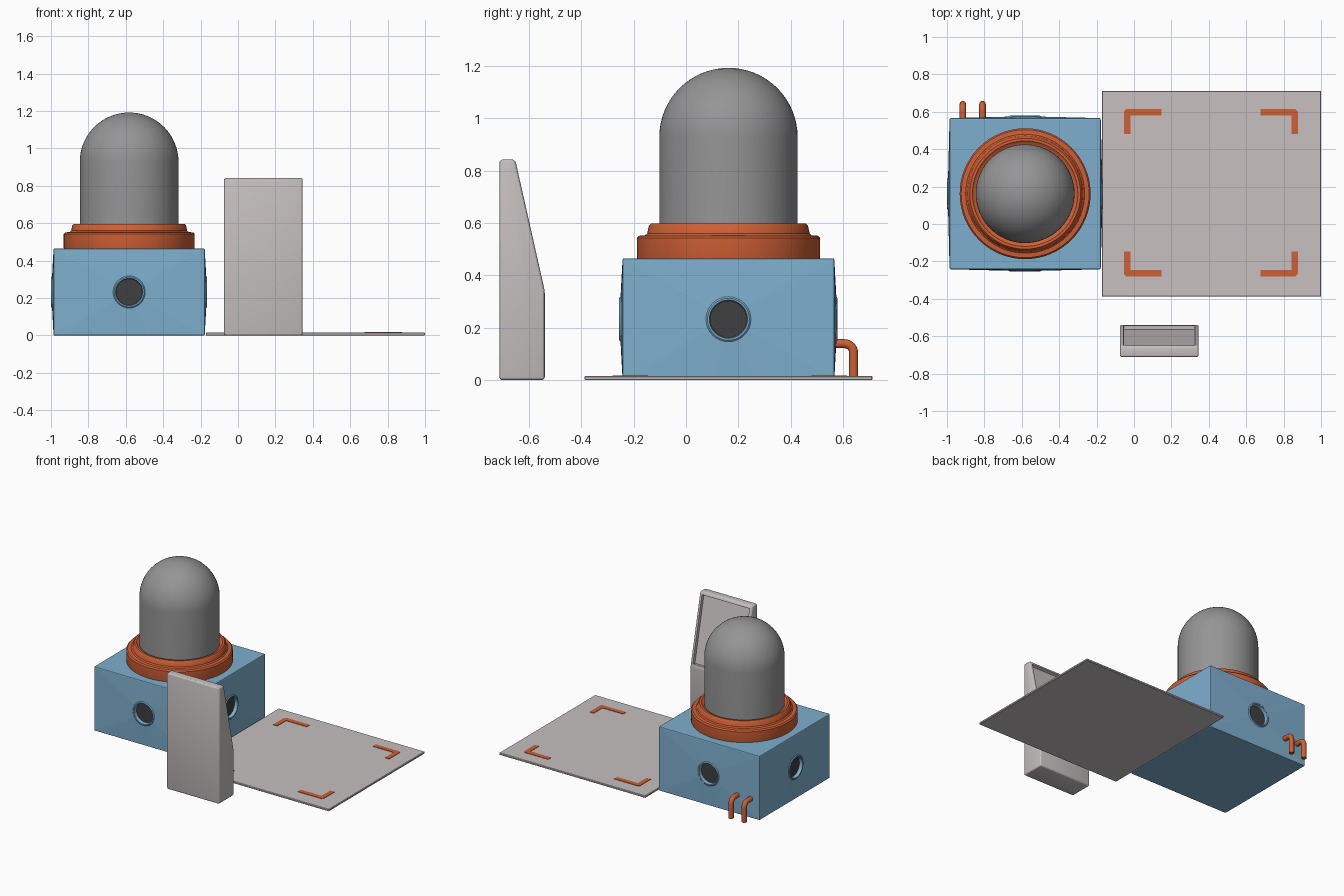
import bpy, bmesh, math
from mathutils import Vector, Matrix

if "Cube" in bpy.data.objects:
    bpy.data.objects.remove(bpy.data.objects["Cube"])


def mat(name, col):
    m = bpy.data.materials.new(name)
    m.diffuse_color = (*col, 1)
    m.use_nodes = True
    m.node_tree.nodes["Principled BSDF"].inputs["Base Color"].default_value = m.diffuse_color
    return m


BLUE = mat("blue", (0.21, 0.43, 0.62))
ORANGE = mat("orange", (0.62, 0.115, 0.035))
PALE = mat("pale_grey", (0.57, 0.53, 0.53))
GREY = mat("mid_grey", (0.30, 0.30, 0.30))
DARK = mat("dark_grey", (0.05, 0.05, 0.05))
CX, CY = -0.582, 0.162   # centre of the domed unit


def finish(bm, name, *mats, smooth=None):
    me = bpy.data.meshes.new(name)
    bm.to_mesh(me)
    bm.free()
    ob = bpy.data.objects.new(name, me)
    bpy.context.collection.objects.link(ob)
    for m in mats:
        me.materials.append(m)
    if smooth:
        bpy.ops.object.select_all(action='DESELECT')
        bpy.context.view_layer.objects.active = ob
        ob.select_set(True)
        bpy.ops.object.shade_smooth_by_angle(angle=math.radians(smooth))
    return ob


def lathe(name, profile, m, smooth, steps=64):
    bm = bmesh.new()
    vs = [bm.verts.new((CX + r, CY, z)) for r, z in profile]
    es = [bm.edges.new(p) for p in zip(vs, vs[1:])]
    bmesh.ops.spin(bm, geom=vs + es, cent=(CX, CY, 0), axis=(0, 0, 1),
                   angle=math.tau, steps=steps, use_duplicate=False)
    bmesh.ops.remove_doubles(bm, verts=bm.verts, dist=1e-5)
    bmesh.ops.recalc_face_normals(bm, faces=bm.faces)
    return finish(bm, name, m, smooth=smooth)


def prism(bm, pts, lo, hi, place):
    """Extrude a closed 2D outline from lo to hi; place maps (a, b, h) to 3D."""
    a = [bm.verts.new(place(*p, lo)) for p in pts]
    b = [bm.verts.new(place(*p, hi)) for p in pts]
    bm.faces.new(a)
    bm.faces.new(b)
    n = len(pts)
    for i in range(n):
        bm.faces.new((a[i], a[(i + 1) % n], b[(i + 1) % n], b[i]))
    bmesh.ops.recalc_face_normals(bm, faces=bm.faces)


# Box housing: each side swells gently to a round port with a dark recessed disc
HW, HH = 0.404, 0.2325
corner = math.atan2(HH, HW)
angles = sorted([math.tau * i / 32 for i in range(32)]
                + [corner, math.pi - corner, math.pi + corner, math.tau - corner])
bm = bmesh.new()
for k in range(4):
    rot = Matrix.Rotation(k * math.pi / 2, 4, 'Z')

    def point(u, w, d):
        return rot @ Vector((u, -HW - d, w)) + Vector((CX, CY, HH))

    rings = []
    edge = []
    for t in angles:
        c, s = math.cos(t), math.sin(t)
        f = min(HW / max(abs(c), 1e-6), HH / max(abs(s), 1e-6))
        edge.append(bm.verts.new(point(c * f, s * f, 0)))
    rings.append(edge)
    for r, d in ((0.086, 0.008), (0.080, 0.013), (0.073, 0.012), (0.070, -0.012)):
        rings.append([bm.verts.new(point(r * math.cos(t), r * math.sin(t), d)) for t in angles])
    n = len(angles)
    for a, b in zip(rings, rings[1:]):
        for i in range(n):
            j = (i + 1) % n
            bm.faces.new((a[i], a[j], b[j], b[i]))
    bm.faces.new(rings[-1]).material_index = 1
bmesh.ops.remove_doubles(bm, verts=bm.verts, dist=1e-4)
open_edges = [e for e in bm.edges if e.is_boundary]
bmesh.ops.holes_fill(bm, edges=open_edges, sides=0)
bmesh.ops.recalc_face_normals(bm, faces=bm.faces)
# soften the outer box edges
outer = [e for e in bm.edges if len(e.link_faces) == 2 and e.calc_face_angle() > 1.2
         and all(max(abs(v.co.x - CX), abs(v.co.y - CY)) > HW - 0.001
                 and (abs(abs(v.co.z - HH) - HH) < 0.001
                      or abs(abs(v.co.x - CX) - abs(v.co.y - CY)) < 0.001) for v in e.verts)]
bmesh.ops.bevel(bm, geom=outer, offset=0.006, segments=2, profile=0.5, affect='EDGES')
finish(bm, "housing", BLUE, DARK)

# Stepped collar
lathe("collar", [(0.25, 0.46), (0.348, 0.46), (0.350, 0.468), (0.350, 0.542), (0.342, 0.551),
                 (0.318, 0.553), (0.310, 0.560), (0.304, 0.588), (0.296, 0.597),
                 (0.282, 0.597), (0.272, 0.588), (0.25, 0.582)], ORANGE, 30)

# Dome
R = 0.264
lathe("dome", [(0, 0.5), (R, 0.5)] + [(R * math.cos(math.pi / 2 * i / 16),
      0.928 + R * math.sin(math.pi / 2 * i / 16)) for i in range(16)] + [(0, 0.928 + R)],
      GREY, 40)

# Back pipes
for i, x in enumerate((-0.915, -0.81)):
    cu = bpy.data.curves.new("pipe", 'CURVE')
    cu.dimensions = '3D'
    cu.bevel_depth = 0.018
    cu.bevel_resolution = 3
    cu.use_fill_caps = True
    path = [(0.55, 0.139)] + [(0.605 + 0.035 * math.sin(a), 0.104 + 0.035 * math.cos(a))
                              for a in (math.pi / 2 * k / 6 for k in range(7))] + [(0.64, 0.0)]
    sp = cu.splines.new('POLY')
    sp.points.add(len(path) - 1)
    for p, (y, z) in zip(sp.points, path):
        p.co = (x, y, z, 1)
    sp.use_smooth = True
    cu.materials.append(ORANGE)
    ob = bpy.data.objects.new(f"back_pipe_{i + 1}", cu)
    bpy.context.collection.objects.link(ob)

# Floor plate
bm = bmesh.new()
prism(bm, [(-0.172, -0.388), (1.0, -0.388), (1.0, 0.712), (-0.172, 0.712)], 0, 0.015,
      lambda x, y, z: (x, y, z))
bmesh.ops.bevel(bm, geom=bm.edges[:], offset=0.003, segments=1, affect='EDGES')
finish(bm, "floor_plate", PALE)

# Corner marks, mirrored about the plate centre
X, Y, W, C = 0.465, 0.447, 0.034, 0.012
outline = [(X - C, Y), (X - 0.2, Y), (X - 0.2, Y - W), (X - W, Y - W),
           (X - W, Y - 0.134), (X, Y - 0.134), (X, Y - C)]
for sx in (-1, 1):
    for sy in (-1, 1):
        bm = bmesh.new()
        prism(bm, outline, 0.012, 0.018,
              lambda x, y, z: (0.411 + sx * x, 0.167 + sy * y, z))
        finish(bm, f"corner_mark_{'right' if sx > 0 else 'left'}_{'back' if sy > 0 else 'front'}",
               ORANGE)

# Standing console with a recessed sloping panel on its back
bm = bmesh.new()
prism(bm, [(-0.712, 0), (-0.539, 0), (-0.539, 0.34), (-0.652, 0.842), (-0.712, 0.842)],
      -0.076, 0.346, lambda y, z, x: (x, y, z))
bmesh.ops.bevel(bm, geom=bm.edges[:], offset=0.012, segments=3, profile=0.5, affect='EDGES')
slope = max((f for f in bm.faces if f.normal.y > 0.9 and 0.1 < f.normal.z < 0.35),
            key=lambda f: f.calc_area())
bmesh.ops.inset_individual(bm, faces=[slope], thickness=0.012, depth=0)
bmesh.ops.inset_individual(bm, faces=[slope], thickness=0.004, depth=-0.02)
finish(bm, "console", PALE, smooth=25)
